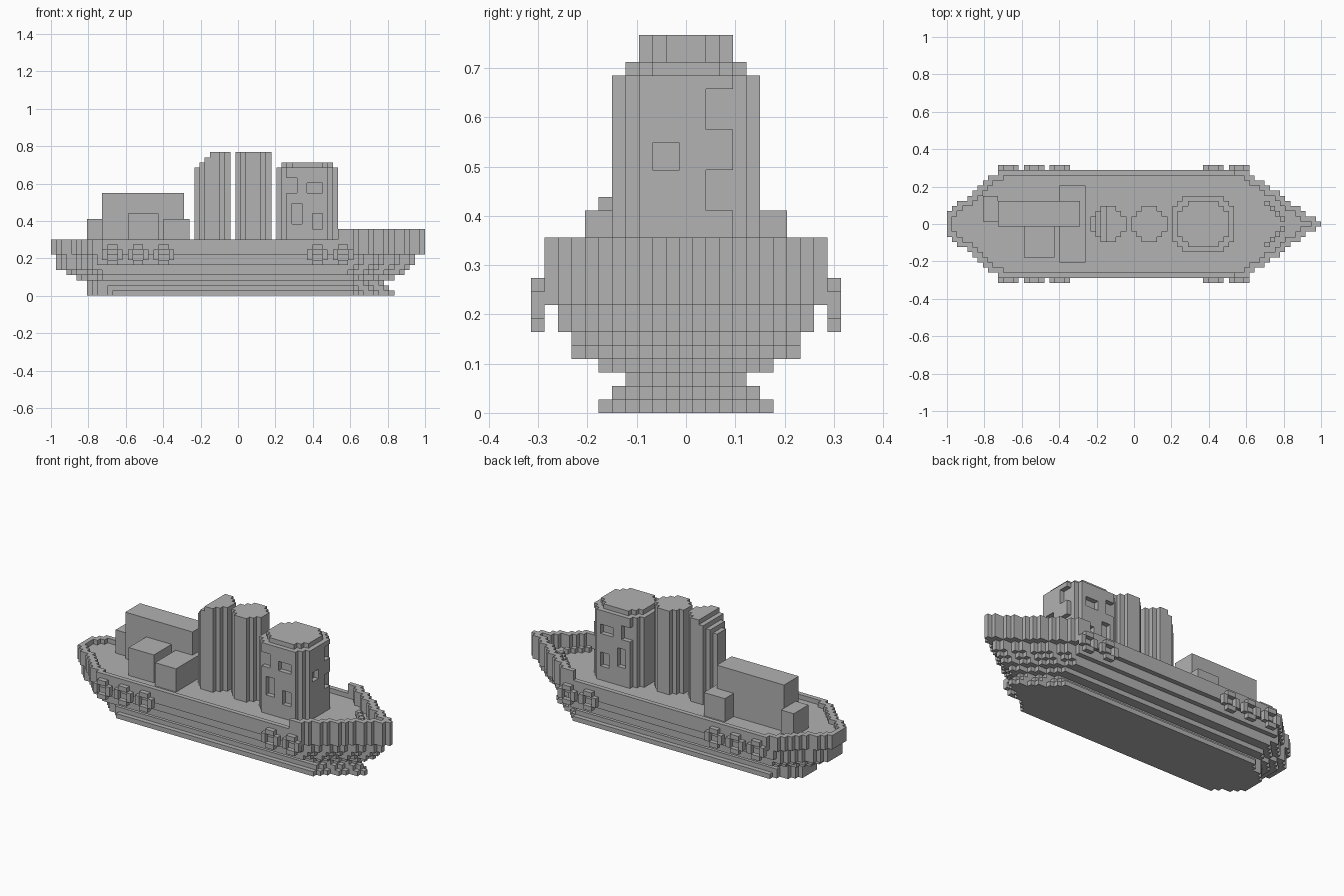
import bpy
import bmesh
from mathutils import Vector

if "Cube" in bpy.data.objects:
    bpy.data.objects.remove(bpy.data.objects["Cube"], do_unlink=True)

LENGTH = 73            # blocks from stern to bow
V = 2 / LENGTH         # size of one block

grey = bpy.data.materials.new("plain grey")
grey.use_nodes = True
GREY = (0.445, 0.445, 0.445, 1)
grey.diffuse_color = GREY
grey.node_tree.nodes["Principled BSDF"].inputs["Base Color"].default_value = GREY


def box(i, j, k):
    """Set of blocks filling three inclusive ranges."""
    return {(a, b, c) for a in range(i[0], i[1] + 1)
            for b in range(j[0], j[1] + 1) for c in range(k[0], k[1] + 1)}


def build(name, cells):
    """Mesh the outer skin of a set of blocks."""
    bm = bmesh.new()
    verts = {}

    def corner(p):
        if p not in verts:
            i, j, k = p
            verts[p] = bm.verts.new((-1 + i * V, (j - 0.5) * V, k * V))
        return verts[p]

    for cell in cells:
        for axis in range(3):
            for side in (0, 1):
                near = list(cell)
                near[axis] += 2 * side - 1
                if tuple(near) in cells:
                    continue
                u, w = (axis + 1) % 3, (axis + 2) % 3
                ring = []
                for du, dw in ((0, 0), (1, 0), (1, 1), (0, 1)):
                    p = list(cell)
                    p[axis] += side
                    p[u] += du
                    p[w] += dw
                    ring.append(corner(tuple(p)))
                bm.faces.new(ring if side else ring[::-1])
    mesh = bpy.data.meshes.new(name)
    bm.to_mesh(mesh)
    bm.free()
    mesh.materials.append(grey)
    obj = bpy.data.objects.new(name, mesh)
    bpy.context.collection.objects.link(obj)
    return obj


def reach(i, half, stern, bow):
    """Outermost block of the hull plan in column i, or -1 outside it."""
    last = LENGTH - 1 - bow
    if i < stern or i > last:
        return -1
    return int(min(half, 2 + (i - stern) * 0.85, (last - i) * 0.72) + 0.3)


# Hull: one plan per layer, as half width, stern inset, bow inset
layers = [(6, 7, 6), (5, 7, 7), (4, 7, 8), (6, 5, 6), (8, 3, 4),
          (8, 1, 3), (9, 1, 2), (9, 1, 2), (10, 0, 0), (10, 0, 0)]
hull = set()
for k, plan in enumerate(layers):
    for i in range(LENGTH):
        r = reach(i, *plan)
        hull |= box((i, i), (-r, r), (k, k)) if r >= 0 else set()
build("hull", hull)

# Bulwark: a rim one block thick, taller at the bow
deck = {(i, j) for i, j, k in hull if k == 9}
bulwark = set()
for i, j in deck:
    around = [(i + a, j + b) for a in (-1, 0, 1) for b in (-1, 0, 1)]
    if not all(n in deck for n in around):
        bulwark |= box((i, i), (j, j), (10, 12 if i >= 56 else 10))
build("bulwark", bulwark)

# Tyre fenders along both sides
for side, label in ((1, "rear"), (-1, "front")):
    for n, start in enumerate((10, 15, 20, 50, 55)):
        tyre = box((start, start + 3), (11 * side, 11 * side), (6, 9))
        tyre = {c for c in tyre
                if (c[0] - start in (0, 3)) != (c[2] in (6, 9))}
        build(f"{label}_tyre_fender_{n + 1}", tyre)

# Aft deckhouses
build("long_deckhouse", box((10, 25), (0, 4), (10, 19)))
build("side_cabin", box((15, 20), (-6, -1), (10, 15)))
build("cross_cabin", box((22, 26), (-7, 7), (10, 14)) - box((22, 25), (0, 4), (10, 14)))
build("stern_locker", box((7, 9), (1, 5), (10, 14)))

# Funnels: round columns, the aft one with a stepped top
for name, centre, stepped in (("aft_funnel", 31, True), ("fore_funnel", 39, False)):
    funnel = set()
    for a in range(-3, 4):
        for b in range(-3, 4):
            if a * a + b * b <= 10:
                top = 27 + (min(a, 0) if stepped else 0)
                funnel |= box((centre + a, centre + a), (b, b), (10, top))
    build(name, funnel)

# Bridge tower: clipped corners, raised roof and cut window recesses
bridge = {c for c in box((44, 55), (-5, 5), (10, 24))
          if abs(c[0] - 49.5) + abs(c[1]) <= 9}
bridge |= {c for c in box((45, 54), (-4, 4), (25, 25))
           if abs(c[0] - 49.5) + abs(c[1]) <= 7}
for j, k in (((2, 3), (21, 23)), ((-2, -1), (18, 19)), ((2, 3), (15, 17))):
    bridge -= box((55, 55), j, k)
for side in (-5, 5):
    for i, k in (((46, 47), (20, 22)), ((50, 52), (20, 21)),
                 ((47, 48), (14, 17)), ((51, 52), (13, 15))):
        bridge -= box(i, (side, side), k)
build("bridge_tower", bridge)

# Bow windlass: a small V on the foredeck
windlass = set()
for n in range(4):
    for side in (-1, 1):
        windlass |= box((62 + n, 62 + n), (side * (4 - n),) * 2, (10, 10))
build("bow_windlass", windlass)
